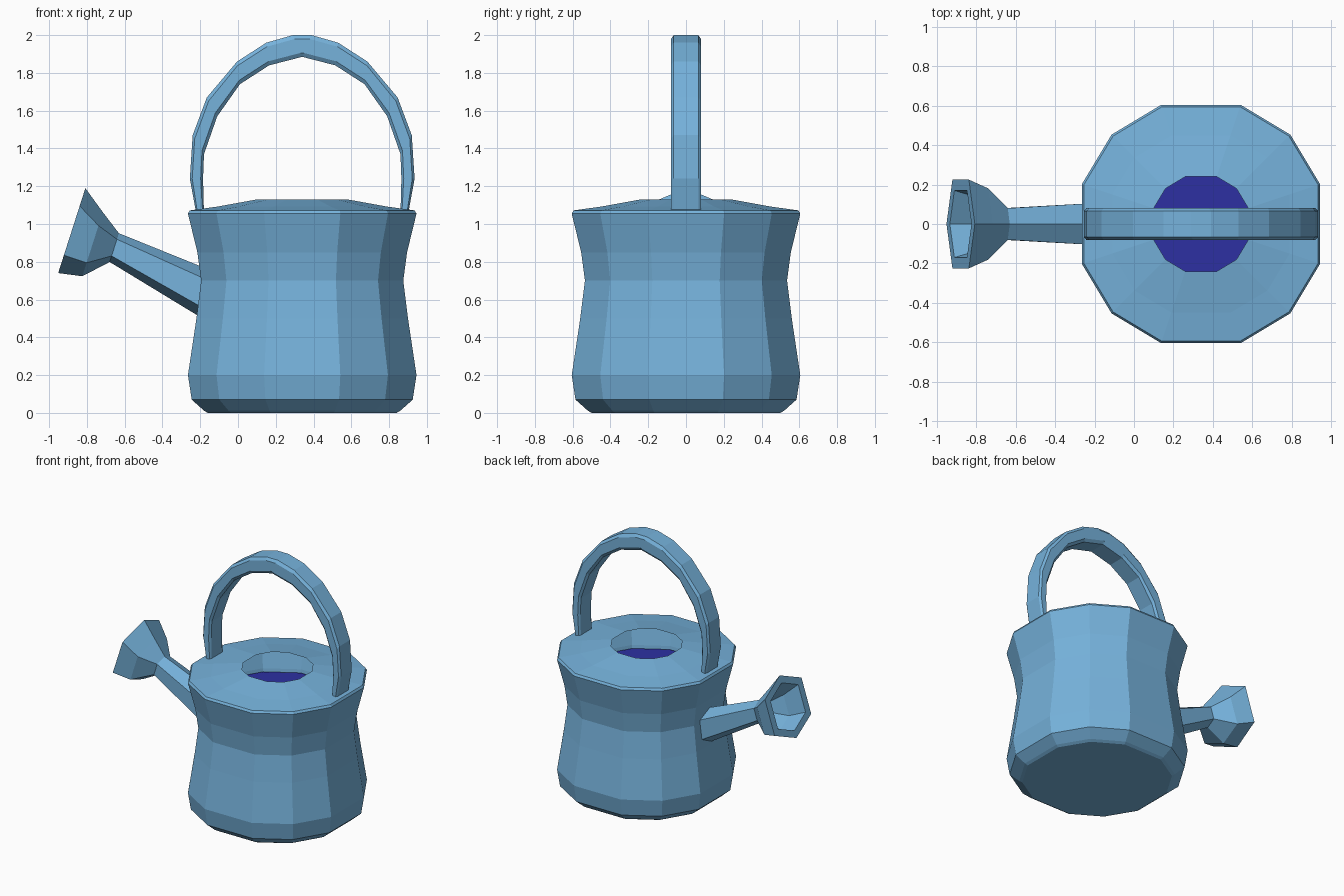
import bpy, bmesh, math
from mathutils import Vector

cube = bpy.data.objects.get("Cube")
if cube:
    bpy.data.objects.remove(cube, do_unlink=True)


def material(name, rgb):
    m = bpy.data.materials.new(name)
    m.use_nodes = True
    m.diffuse_color = (*rgb, 1)
    bsdf = m.node_tree.nodes["Principled BSDF"]
    bsdf.inputs["Base Color"].default_value = (*rgb, 1)
    bsdf.inputs["Roughness"].default_value = 0.7
    return m


blue = material("light_blue", (0.18, 0.445, 0.71))
indigo = material("water_indigo", (0.026, 0.03, 0.36))


def loft(name, rings, mat, cap_start=False, cap_end=False, flip=False):
    """Bridge a list of closed point rings into one flat-shaded object."""
    bm = bmesh.new()
    loops = [[bm.verts.new(p) for p in ring] for ring in rings]
    n = len(loops[0])
    for a, b in zip(loops, loops[1:]):
        for i in range(n):
            j = (i + 1) % n
            bm.faces.new((a[i], a[j], b[j], b[i]))
    if cap_start:
        bm.faces.new(loops[0][::-1])
    if cap_end:
        bm.faces.new(loops[-1])
    if flip:
        bmesh.ops.reverse_faces(bm, faces=bm.faces[:])
    mesh = bpy.data.meshes.new(name)
    bm.to_mesh(mesh)
    bm.free()
    mesh.materials.append(mat)
    obj = bpy.data.objects.new(name, mesh)
    bpy.context.collection.objects.link(obj)
    return obj


CX = 0.34  # centre of the can along x

# Twelve-sided outline with wide front, back and side panels
QUARTER = [(1.0, 1 / 3), (0.75, 0.75), (1 / 3, 1.0)]
OUTLINE = (QUARTER + [(-x, y) for x, y in QUARTER[::-1]]
           + [(-x, -y) for x, y in QUARTER] + [(x, -y) for x, y in QUARTER[::-1]])


def can_ring(half, z):
    return [Vector((CX + x * half, y * half, z)) for x, y in OUTLINE]


# Can: waisted wall, chamfered base, and sloping lid with a filler hole
can_profile = [(0.50, 0.0), (0.52, 0.012), (0.585, 0.07), (0.605, 0.20),
               (0.56, 0.50), (0.535, 0.70), (0.555, 0.85), (0.605, 1.055),
               (0.595, 1.072), (0.45, 1.092), (0.24, 1.13)]
loft("can_body", [can_ring(h, z) for h, z in can_profile], blue, cap_start=True)

# Water surface inside the can
loft("water", [can_ring(0.535, 0.825), can_ring(0.54, 0.83)], indigo,
     cap_start=True, cap_end=True)

# Handle: chamfered strap following an arch; (outer x, z, inner x, z)
half_arch = [(0.56, 1.05, 0.52, 1.05), (0.595, 1.24, 0.525, 1.24),
             (0.58, 1.47, 0.52, 1.37), (0.505, 1.67, 0.45, 1.57),
             (0.345, 1.86, 0.33, 1.74), (0.19, 1.96, 0.175, 1.84)]
arch = (half_arch + [(0.05, 2.0, 0.0, 1.885)]
        + [(-0.05, 2.0, 0.0, 1.885)]
        + [(-a, b, -c, d) for a, b, c, d in half_arch[::-1]])


def strap_ring(ox, oz, ix, iz):
    outer, inner = Vector((CX + ox, 0, oz)), Vector((CX + ix, 0, iz))
    section = [(0, 0.065), (0.18, 0.08), (0.82, 0.08), (1, 0.065)]
    section += [(t, -y) for t, y in section[::-1]]
    return [outer.lerp(inner, t) + Vector((0, y, 0)) for t, y in section]


loft("handle", [strap_ring(*p) for p in arch], blue, True, True)


# Spout and rose: hexagonal rings, each tilted by an angle about y
def hex_ring(x, z, up, side, tilt):
    axis_up = Vector((math.sin(tilt), 0, math.cos(tilt)))
    section = [(0, 1), (1, 0.58), (1, -0.58), (0, -1), (-1, -0.58), (-1, 0.58)]
    return [Vector((x, side * s, z)) + axis_up * (up * u) for s, u in section]


TILT = 0.31
loft("spout", [hex_ring(-0.17, 0.627, 0.138, 0.108, 0.0),
               hex_ring(-0.655, 0.875, 0.08, 0.08, TILT)], blue)
loft("rose", [hex_ring(-0.655, 0.875, 0.08, 0.08, TILT),
              hex_ring(-0.77, 0.893, 0.178, 0.18, TILT),
              hex_ring(-0.88, 0.965, 0.236, 0.225, TILT),
              hex_ring(-0.88, 0.965, 0.18, 0.17, TILT),
              hex_ring(-0.77, 0.895, 0.135, 0.135, TILT),
              hex_ring(-0.665, 0.878, 0.06, 0.06, TILT)], blue, cap_end=True)

# Consistent outward normals on the closed parts
for name in ("handle", "spout", "rose", "can_body", "water"):
    mesh = bpy.data.objects[name].data
    bm = bmesh.new()
    bm.from_mesh(mesh)
    bmesh.ops.remove_doubles(bm, verts=bm.verts[:], dist=1e-5)
    bmesh.ops.recalc_face_normals(bm, faces=bm.faces[:])
    bm.to_mesh(mesh)
    bm.free()
